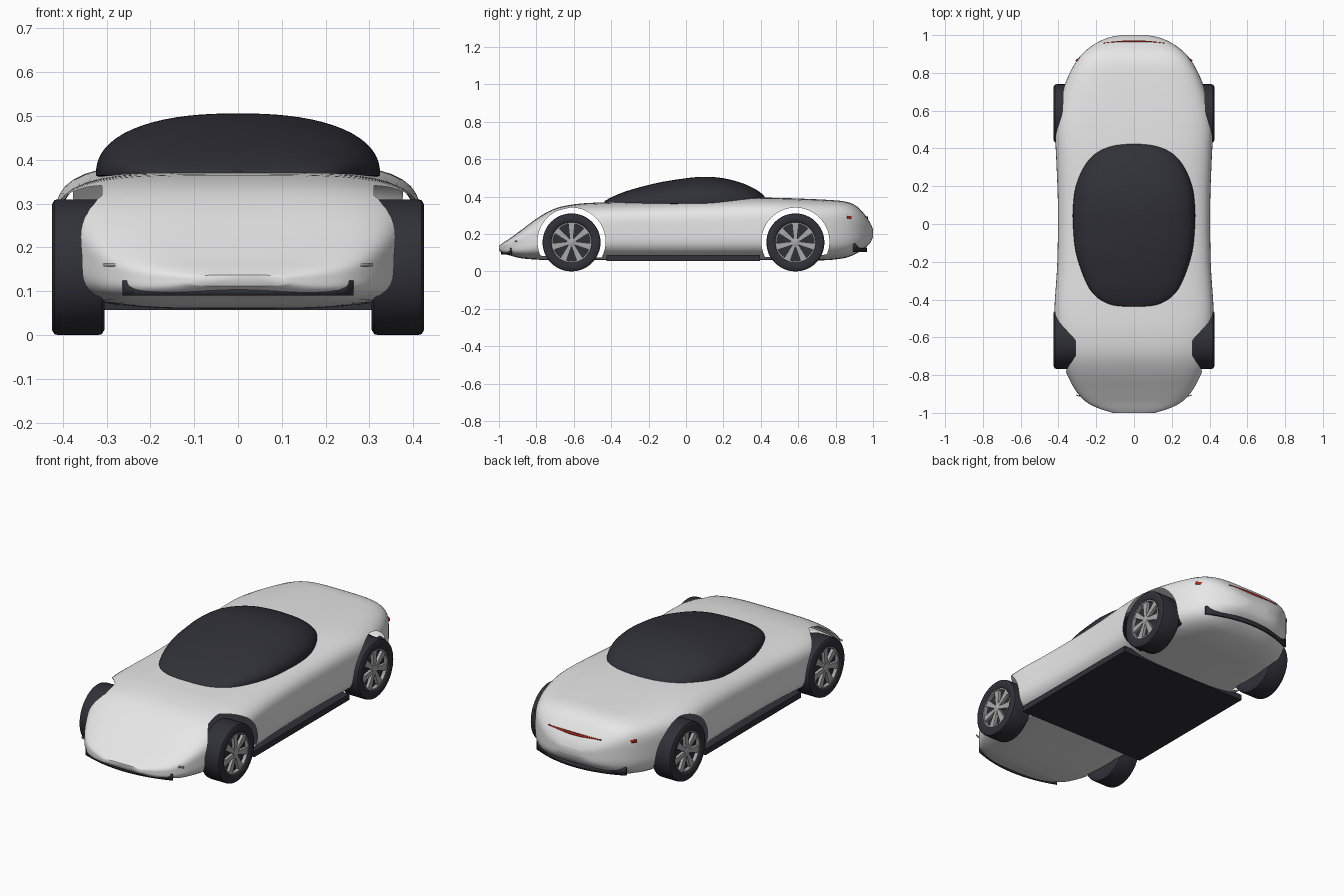
import bpy, bmesh, math
from mathutils import Matrix, Vector

if "Cube" in bpy.data.objects:
    bpy.data.objects.remove(bpy.data.objects["Cube"])


def material(name, *rgb):
    m = bpy.data.materials.new(name)
    m.use_nodes = True
    m.diffuse_color = (*rgb, 1)
    m.node_tree.nodes["Principled BSDF"].inputs["Base Color"].default_value = (*rgb, 1)
    return m


PAINT = material("light grey paint", .8, .8, .8)
DARK = material("dark blue grey", .03, .03, .04)
METAL = material("wheel metal", .4, .4, .4)
RED = material("red light", .45, .02, .01)

AXLES = (-.612, .585)
WHEEL_Z, WHEEL_R, ARCH_R, ARCH_X = .155, .155, .182, .31


def make_object(name, bm, mat, angle=40):
    bmesh.ops.recalc_face_normals(bm, faces=bm.faces)
    mesh = bpy.data.meshes.new(name)
    bm.to_mesh(mesh)
    bm.free()
    mesh.materials.append(mat)
    finish(mesh, angle)
    ob = bpy.data.objects.new(name, mesh)
    bpy.context.collection.objects.link(ob)
    return ob


def finish(mesh, angle):
    for p in mesh.polygons:
        p.use_smooth = True
    mesh.set_sharp_from_angle(angle=math.radians(angle))


def spline(rows, steps):
    """Catmull-Rom resampling of station rows."""
    rows = [Vector(r) for r in rows]
    out = []
    for i in range(len(rows) - 1):
        b, c = rows[i], rows[i + 1]
        a, d = rows[max(i - 1, 0)], rows[min(i + 2, len(rows) - 1)]
        for k in range(steps):
            t = k / steps
            out.append(b + (c - a) * t / 2 + (a * 2 - b * 5 + c * 4 - d) * t * t / 2
                       + (b * 3 - a - c * 3 + d) * t ** 3 / 2)
    return out + [rows[-1]]


def loft(name, rows, power, mid, mat, sides=72, steps=5):
    """Superellipse sections along y; a row is y, half width, top, bottom."""
    bm = bmesh.new()
    rings = []
    for y, w, top, bottom in spline(rows, steps):
        zc = mid(top, bottom)
        ring = []
        for i in range(sides):
            a = math.tau * i / sides
            c, s = math.cos(a), math.sin(a)
            r = (abs(c) ** power + abs(s) ** power) ** (-1 / power)
            h = top - zc if s > 0 else zc - bottom
            ring.append(bm.verts.new((w * c * r, y, zc + h * s * r)))
        rings.append(ring)
    for p, q in zip(rings, rings[1:]):
        for i in range(sides):
            j = (i + 1) % sides
            bm.faces.new((p[i], p[j], q[j], q[i]))
    bm.faces.new(rings[0])
    bm.faces.new(rings[-1])
    return make_object(name, bm, mat, 50)


def revolve(name, profile, y, side, mat, segments=48):
    """Turn (x, radius) points about a wheel axle."""
    bm = bmesh.new()
    vs = [bm.verts.new((side * x, y, WHEEL_Z + r)) for x, r in profile]
    edges = [bm.edges.new(e) for e in zip(vs, vs[1:])]
    bmesh.ops.spin(bm, geom=vs + edges, cent=(0, y, WHEEL_Z), axis=(1, 0, 0),
                   angle=math.tau, steps=segments, use_duplicate=False)
    bmesh.ops.remove_doubles(bm, verts=bm.verts, dist=1e-5)
    return make_object(name, bm, mat)


def band(name, points, mat, thickness=.008):
    """Thin upright strip through (x, y, low z, high z) points."""
    bm = bmesh.new()
    pairs = [(bm.verts.new((x, y, lo)), bm.verts.new((x, y, hi))) for x, y, lo, hi in points]
    for (a, b), (c, d) in zip(pairs, pairs[1:]):
        bm.faces.new((a, c, d, b))
    ob = make_object(name, bm, mat)
    mod = ob.modifiers.new("thickness", 'SOLIDIFY')
    mod.thickness, mod.offset = thickness, 0
    return ob


def across(half, count=24):
    return [half * (2 * i / count - 1) for i in range(count + 1)]


# Body shell
body = loft("body_shell", [
    (-1, .11, .137, .112), (-.975, .19, .155, .095), (-.94, .255, .178, .085),
    (-.88, .31, .222, .07), (-.78, .362, .295, .062), (-.69, .39, .34, .06),
    (-.58, .412, .361, .06), (-.45, .421, .369, .06), (-.2, .406, .376, .06),
    (.1, .403, .384, .06), (.35, .412, .394, .06), (.5, .418, .393, .06),
    (.62, .402, .389, .06), (.75, .362, .383, .06), (.85, .313, .374, .072),
    (.91, .265, .35, .095), (.955, .205, .305, .125), (.985, .14, .26, .152),
    (1, .07, .225, .185)], 3.9, lambda t, b: b + (t - b) * .52, PAINT)

# Wheel openings, cut as plain holes in the shell
bm = bmesh.new()
for y in AXLES:
    for side in (-1, 1):
        bmesh.ops.create_cone(
            bm, cap_ends=True, segments=72, radius1=ARCH_R, radius2=ARCH_R, depth=.3,
            matrix=Matrix.Translation((side * (ARCH_X + .15), y, WHEEL_Z + .004))
            @ Matrix.Rotation(math.pi / 2, 4, 'Y'))
cutter = make_object("arch_cutter", bm, PAINT)
cutter.hide_render = True
cut = body.modifiers.new("arches", 'BOOLEAN')
cut.object, cut.operation, cut.solver = cutter, 'DIFFERENCE', 'EXACT'
bpy.context.view_layer.update()
shell = bpy.data.meshes.new_from_object(body.evaluated_get(bpy.context.evaluated_depsgraph_get()))
body.modifiers.clear()
body.data = shell
bpy.data.objects.remove(cutter)


def in_arch(co):
    return abs(co.x) > ARCH_X - 1e-4 and any(
        math.hypot(co.y - y, co.z - WHEEL_Z - .004) < ARCH_R + 2e-4 for y in AXLES)


bm = bmesh.new()
bm.from_mesh(shell)
walls = [f for f in bm.faces if all(in_arch(v.co) for v in f.verts)]
bmesh.ops.delete(bm, geom=walls, context='FACES')
bm.to_mesh(shell)
bm.free()
finish(shell, 50)

# Glass canopy
loft("canopy", [
    (-.437, .05, .374, .355), (-.425, .13, .382, .35), (-.38, .205, .405, .35),
    (-.3, .258, .435, .35), (-.15, .308, .474, .35), (0, .323, .498, .35),
    (.1, .322, .506, .35), (.2, .308, .498, .35), (.3, .268, .472, .35),
    (.37, .215, .44, .35), (.412, .14, .41, .35), (.427, .05, .388, .355)],
     2.35, lambda t, b: .366, DARK)

# Floor panel with side skirts
bm = bmesh.new()
bmesh.ops.create_cube(bm, size=1, matrix=Matrix.Translation((0, -.015, .073))
                      @ Matrix.Diagonal((.79, .82, .032, 1)))
make_object("floor_panel", bm, DARK)

# Wheels
TYRE = [(.31, 0), (.31, .1), (.305, .115), (.305, .143), (.311, .153), (.32, WHEEL_R),
        (.41, WHEEL_R), (.419, .153), (.425, .143), (.425, .115), (.418, .106), (.4, .102), (.4, 0)]
RIM = [(.4, .1), (.419, .1), (.419, .108), (.4, .108)]
HUB = [(.4, .02), (.417, .02), (.419, .016), (.419, 0)]
SPOKES = 7
for end, y in zip(("front", "rear"), AXLES):
    for label, side in (("right", -1), ("left", 1)):
        tag = f"{end}_{label}_"
        revolve(tag + "tyre", TYRE, y, side, DARK)
        revolve(tag + "rim", RIM, y, side, METAL)
        revolve(tag + "hub", HUB, y, side, METAL)
        bm = bmesh.new()
        for k in range(SPOKES):
            turn = Matrix.Rotation(math.tau * k / SPOKES, 4, 'X')
            made = bmesh.ops.create_cube(bm, size=1)["verts"]
            for v in made:
                wide = .036 if v.co.z > 0 else .018
                local = Vector((side * (.408 + v.co.x * .016), v.co.y * wide, .06 + v.co.z * .085))
                v.co = turn @ local + Vector((0, y, WHEEL_Z))
        make_object(tag + "spokes", bm, METAL)

# Front intake and nose trim
band("front_intake", [(x, -.985 + .75 * x * x, .09, .125 if abs(x) > .225 else .108)
                      for x in across(.262)], DARK)
band("nose_trim", [(x, -.957 + .55 * x * x, .153 + .004 * min(1, abs(x) * 5), .165)
                   for x in across(.307)], METAL, .004)

# Rear bumper insert and lights
band("rear_bumper_insert", [(x, .962 - .9 * x * x, .105, .15 if abs(x) > .2 else .128)
                            for x in across(.27)], DARK, .009)
band("rear_light_centre", [(x, .968 - .5 * x * x, .28 + .4 * x * x, .294)
                           for x in across(.16)], RED)
for label, side in (("right", -1), ("left", 1)):
    band(f"rear_light_{label}", [(side * .245, .902, .281, .294), (side * .275, .887, .28, .295),
                                 (side * .308, .863, .283, .297)], RED)
